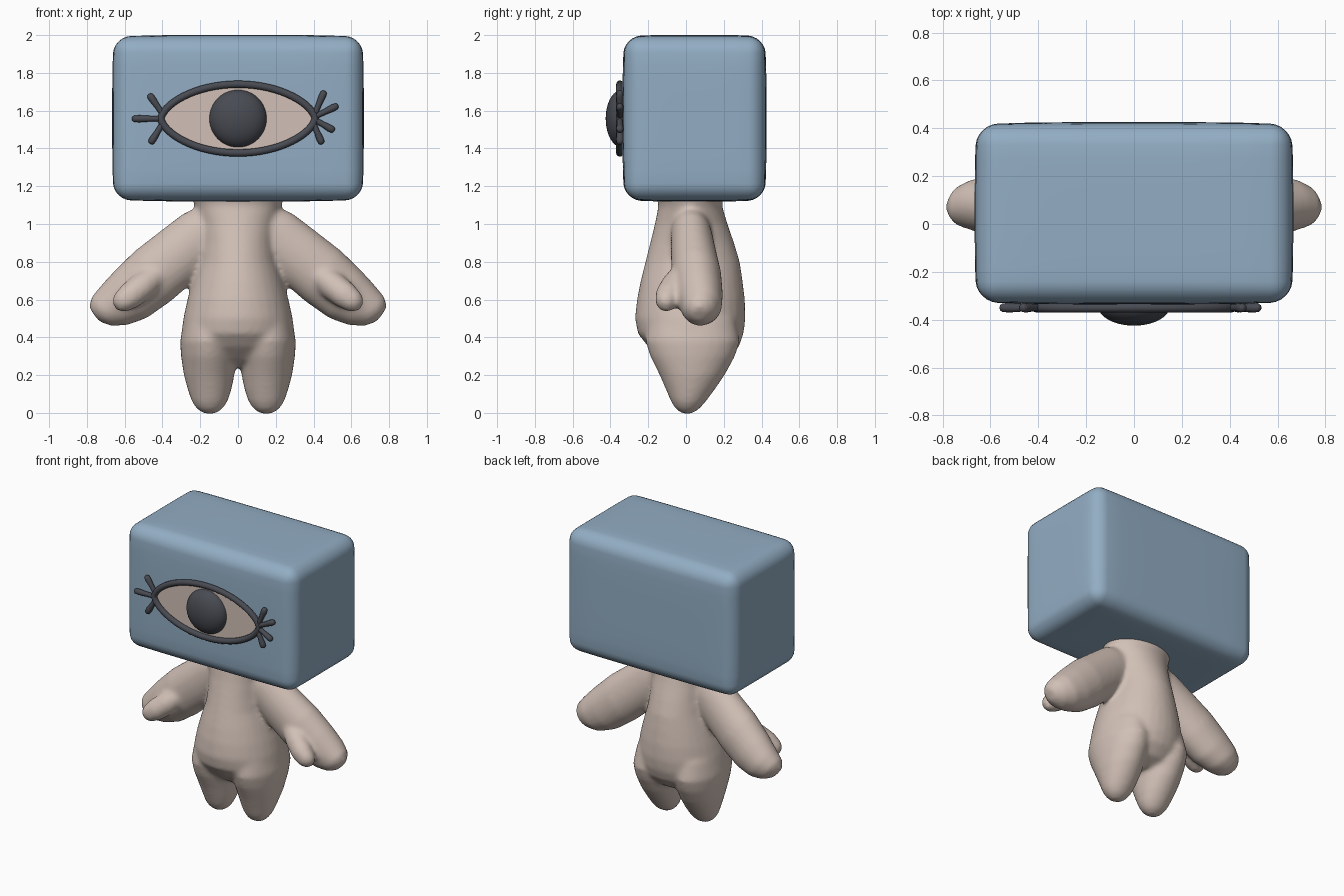
import bpy, bmesh, math
from mathutils import Vector

if "Cube" in bpy.data.objects:
    bpy.data.objects.remove(bpy.data.objects["Cube"])


def material(name, rgb):
    m = bpy.data.materials.new(name)
    m.diffuse_color = (*rgb, 1)
    m.use_nodes = True
    m.node_tree.nodes["Principled BSDF"].inputs["Base Color"].default_value = m.diffuse_color
    return m


BLUE = material("soft blue", (0.29, 0.42, 0.55))
SKIN = material("pale beige", (0.64, 0.53, 0.47))
DARK = material("charcoal", (0.065, 0.07, 0.085))


def finish(name, bm, mat):
    bmesh.ops.recalc_face_normals(bm, faces=bm.faces[:])
    me = bpy.data.meshes.new(name)
    bm.to_mesh(me)
    bm.free()
    me.materials.append(mat)
    me.shade_smooth()
    ob = bpy.data.objects.new(name, me)
    bpy.context.collection.objects.link(ob)
    return ob


def loft(bm, rings, n=32):
    """Closed skin through rings of (centre, axis_u, axis_v)."""
    loops = []
    for c, u, v in rings:
        loops.append([bm.verts.new(Vector(c) + Vector(u) * math.cos(2 * math.pi * i / n)
                                   + Vector(v) * math.sin(2 * math.pi * i / n)) for i in range(n)])
    for a, b in zip(loops, loops[1:]):
        for i in range(n):
            j = (i + 1) % n
            bm.faces.new((a[i], a[j], b[j], b[i]))
    bm.faces.new(loops[0][::-1])
    bm.faces.new(loops[-1])


def upright(rows):
    """Rows of z, x centre, x radius, front y, back y."""
    return [((x, (f + b) / 2, z), (rx, 0, 0), (0, (b - f) / 2, 0)) for z, x, rx, f, b in rows]


# Head: soft-edged box with slightly pillowed sides
bm = bmesh.new()
bmesh.ops.create_cube(bm, size=1)
for v in bm.verts:
    v.co = Vector((v.co.x * 1.31, 0.045 + v.co.y * 0.74, 1.56 + v.co.z * 0.86))
bmesh.ops.bevel(bm, geom=bm.edges[:], offset=0.085, segments=6, profile=0.5, affect='EDGES')
bmesh.ops.subdivide_edges(bm, edges=[e for e in bm.edges if e.calc_length() > 0.3],
                          cuts=9, use_grid_fill=True)
for v in bm.verts:
    p = Vector((v.co.x / 0.655, (v.co.y - 0.045) / 0.37, (v.co.z - 1.56) / 0.43))
    bulge = [(1 - min(1, abs(p[(i + 1) % 3])) ** 4) * (1 - min(1, abs(p[(i + 2) % 3])) ** 4)
             for i in range(3)]
    v.co += Vector([0.011 * p[i] * bulge[i] for i in range(3)])
finish("head", bm, BLUE)

# Body: torso, legs, arms and thumbs fused into one soft form
bm = bmesh.new()
loft(bm, upright([
    (1.15, 0, 0.25, -0.16, 0.20), (1.10, 0, 0.23, -0.145, 0.19), (1.0, 0, 0.205, -0.165, 0.22),
    (0.9, 0, 0.20, -0.19, 0.255), (0.8, 0, 0.21, -0.215, 0.285), (0.7, 0, 0.24, -0.24, 0.30),
    (0.6, 0, 0.268, -0.26, 0.312), (0.5, 0, 0.29, -0.27, 0.315), (0.42, 0, 0.30, -0.255, 0.305),
    (0.35, 0, 0.29, -0.20, 0.28), (0.28, 0, 0.22, -0.12, 0.22), (0.24, 0, 0.12, -0.04, 0.13)]))
for s in (1, -1):
    loft(bm, upright([
        (0.5, s * 0.145, 0.14, -0.20, 0.26), (0.38, s * 0.155, 0.152, -0.215, 0.285),
        (0.3, s * 0.155, 0.147, -0.19, 0.26), (0.2, s * 0.153, 0.134, -0.14, 0.205),
        (0.12, s * 0.15, 0.115, -0.105, 0.15), (0.06, s * 0.15, 0.095, -0.08, 0.105),
        (0.02, s * 0.15, 0.068, -0.055, 0.07), (-0.004, s * 0.15, 0.03, -0.02, 0.03)]))
    arm = [(0.10, 0.02, 1.00, 0.13, 0.10), (0.20, 0.03, 0.93, 0.155, 0.11),
           (0.31, 0.04, 0.84, 0.16, 0.12), (0.45, 0.055, 0.725, 0.165, 0.132),
           (0.57, 0.07, 0.625, 0.152, 0.125), (0.66, 0.08, 0.565, 0.125, 0.11),
           (0.725, 0.075, 0.535, 0.092, 0.085), (0.762, 0.07, 0.52, 0.045, 0.04)]
    loft(bm, [((s * x, y, z), (s * 0.58 * r, 0, 0.81 * r), (0, ry, 0)) for x, y, z, r, ry in arm])
    thumb = [(0.42, -0.02, 0.74, 0.06), (0.50, -0.06, 0.675, 0.075), (0.57, -0.095, 0.62, 0.072),
             (0.62, -0.112, 0.583, 0.058), (0.648, -0.12, 0.562, 0.03)]
    loft(bm, [((s * x, y, z), (s * 0.6 * r, 0, 0.8 * r), (0.25 * s * r, 0.9 * r, -0.2 * r))
              for x, y, z, r in thumb])
body = finish("body", bm, SKIN)
rm = body.modifiers.new("fuse", 'REMESH')
rm.mode, rm.voxel_size, rm.use_smooth_shade = 'VOXEL', 0.014, True
sm = body.modifiers.new("soften", 'SMOOTH')
sm.factor, sm.iterations = 0.5, 10

# Eye white: thin almond plate
EZ, HW, HH, N = 1.558, 0.408, 0.182, 64
outline = []
for i in range(N):
    t = 2 * math.pi * i / N
    c, s = math.cos(t), math.sin(t)
    outline.append((HW * c, EZ + math.copysign(HH * abs(s) ** 1.25, s)))
bm = bmesh.new()
f = bm.faces.new([bm.verts.new((x, -0.344, z)) for x, z in outline])
ext = bmesh.ops.extrude_face_region(bm, geom=[f])
for v in ext["geom"]:
    if isinstance(v, bmesh.types.BMVert):
        v.co.y += 0.009
white = finish("eye_white", bm, SKIN)
white.data.shade_flat()


def tube(name, points, radius, cyclic=False):
    """Round tube through (x, z, thickness) points on the face."""
    cu = bpy.data.curves.new(name, 'CURVE')
    cu.dimensions, cu.bevel_depth, cu.bevel_resolution = '3D', radius, 3
    cu.use_fill_caps = True
    sp = cu.splines.new('POLY')
    sp.points.add(len(points) - 1)
    for p, (x, z, r) in zip(sp.points, points):
        p.co, p.radius = (x, -0.35, z, 1), r
    sp.use_cyclic_u, sp.use_smooth = cyclic, True
    cu.materials.append(DARK)
    ob = bpy.data.objects.new(name, cu)
    bpy.context.collection.objects.link(ob)


# Eye rim and lashes
tube("eye_rim", [(x, z, 1) for x, z in outline], 0.02, True)
lashes = [(0.41, 1.59, 0.458, 1.705), (0.41, 1.57, 0.53, 1.628), (0.41, 1.55, 0.51, 1.493),
          (0.40, 1.53, 0.446, 1.423), (-0.40, 1.585, -0.472, 1.688),
          (-0.40, 1.558, -0.562, 1.557), (-0.40, 1.53, -0.465, 1.425)]
for i, (x0, z0, x1, z1) in enumerate(lashes):
    steps = ((0, 0.8), (0.4, 0.8), (0.75, 1), (0.92, 0.9), (0.98, 0.6), (1.0, 0.2))
    tube(f"eyelash_{i + 1}", [(x0 + (x1 - x0) * t, z0 + (z1 - z0) * t, r) for t, r in steps], 0.02)

# Pupil: flattened ball
bm = bmesh.new()
bmesh.ops.create_uvsphere(bm, u_segments=40, v_segments=24, radius=0.152)
for v in bm.verts:
    v.co = Vector((v.co.x, v.co.y * 0.56 - 0.34, v.co.z + EZ))
finish("pupil", bm, DARK)
